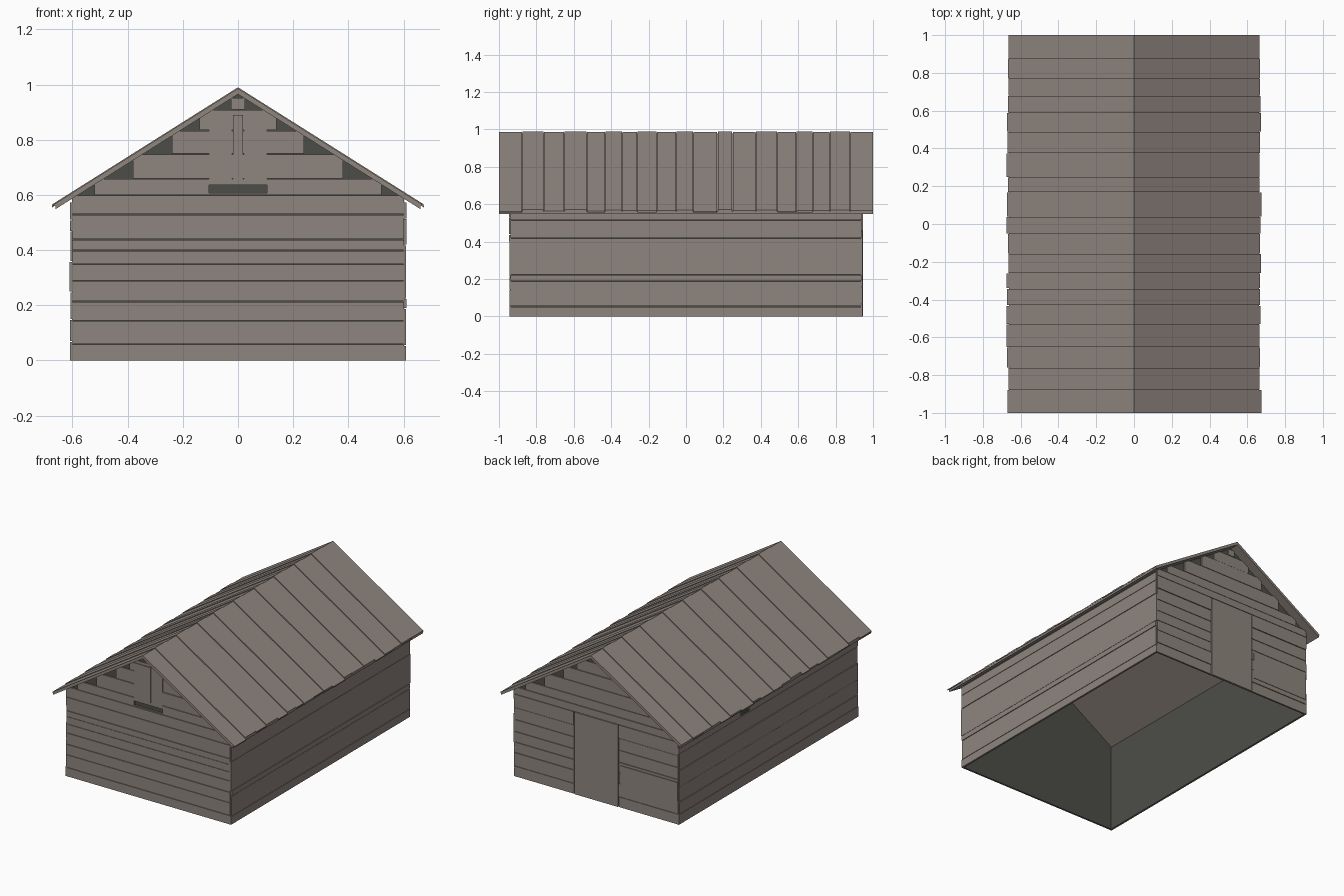
import bpy, bmesh, random

random.seed(4)
cube = bpy.data.objects.get("Cube")
if cube:
    bpy.data.objects.remove(cube)


def material(name, rgb):
    mat = bpy.data.materials.new(name)
    mat.use_nodes = True
    mat.diffuse_color = (*rgb, 1)
    mat.node_tree.nodes["Principled BSDF"].inputs["Base Color"].default_value = (*rgb, 1)
    return mat


WOOD = material("weathered wood", (0.275, 0.238, 0.212))
DARK = material("dark interior", (0.073, 0.076, 0.065))

PITCH = 0.63          # roof slope
HALF_W, HALF_L = 0.6, 0.935
UNDER = 0.965         # ridge height of the roof underside
GAP = 0.003


def roof_z(x):
    return UNDER - PITCH * abs(x)


def roof_x(z):
    return (UNDER - z) / PITCH


def prism(bm, pts, axis, a, b):
    """Extrude a polygon along x (points are y, z) or along y (points are x, z)."""
    def place(p, t):
        return (t, p[0], p[1]) if axis == "x" else (p[0], t, p[1])
    lo = [bm.verts.new(place(p, a)) for p in pts]
    hi = [bm.verts.new(place(p, b)) for p in pts]
    bm.faces.new(lo)
    bm.faces.new(hi)
    for i in range(len(pts)):
        j = (i + 1) % len(pts)
        bm.faces.new((lo[i], lo[j], hi[j], hi[i]))


def finish(name, bm, mat):
    bmesh.ops.recalc_face_normals(bm, faces=bm.faces)
    mesh = bpy.data.meshes.new(name)
    bm.to_mesh(mesh)
    bm.free()
    mesh.materials.append(mat)
    obj = bpy.data.objects.new(name, mesh)
    bpy.context.collection.objects.link(obj)


def rect(a, b, z0, z1):
    return [(a, z0), (b, z0), (b, z1), (a, z1)]


def depth(base=0.009):
    return base + random.uniform(-0.002, 0.002)


# Dark inner walls, open at the bottom
bm = bmesh.new()
eave = roof_z(HALF_W)
gable = [(-HALF_W, 0), (HALF_W, 0), (HALF_W, eave), (0, UNDER), (-HALF_W, eave)]
for s in (-1, 1):
    prism(bm, gable, "y", s * (HALF_L - 0.004), s * HALF_L)
    prism(bm, rect(-HALF_L, HALF_L, 0, eave), "x", s * (HALF_W - 0.004), s * HALF_W)
finish("inner_walls", bm, DARK)


# Horizontal boards of the end walls, with an optional opening (half width, low, high)
def end_wall(name, side, bounds, opening):
    bm = bmesh.new()
    half, low, high = opening
    for z0, z1 in zip([0] + bounds, bounds):
        out = side * (HALF_L + depth())
        ends = HALF_W + 0.002
        top = z1 - GAP
        if z0 < high and z1 > low:
            spans = [(-ends, -half), (half, ends)]
        else:
            spans = [(-ends, ends)]
        for a, b in spans:
            prism(bm, rect(a, b, z0, top), "y", side * HALF_L, out)
        if len(spans) == 2:     # boards left above and below the opening
            for a, b in ((z0, low), (high, top)):
                if b - a > 0.004:
                    prism(bm, rect(-half, half, a, b), "y", side * HALF_L, out)
    finish(name, bm, WOOD)


end_wall("front_wall_boards", -1,
         [0.06, 0.145, 0.215, 0.29, 0.35, 0.40, 0.44, 0.53, 0.6], (0, 9, 9))
end_wall("back_wall_boards", 1,
         [0.07, 0.16, 0.23, 0.3, 0.38, 0.46, 0.55, 0.6], (0.165, 0, 0.55))

# Stepped gable boards, leaving dark corners below the roof
ROWS = [(0.6, 0.66, 0.52), (0.66, 0.75, 0.38), (0.75, 0.835, 0.24),
        (0.835, 0.91, 0.14), (0.91, 0.955, 0.025)]
SLOT = (0.105, 0.606, 0.635)
for name, side in (("front_gable_boards", -1), ("back_gable_boards", 1)):
    bm = bmesh.new()
    for row, (z0, z1, half) in enumerate(ROWS):
        top = z1 - GAP
        out = side * (HALF_L + depth(0.008))
        right = [(half, z0), (half, min(top, roof_z(half)))]
        if roof_x(top) < half:
            right.append((roof_x(top), top))
        if side < 0 and row == 0:      # slot below the hatch
            w, a, b = SLOT
            prism(bm, [(w, z0)] + right + [(w, top)], "y", side * HALF_L, out)
            prism(bm, [(-w, z0)] + [(-x, z) for x, z in right] + [(-w, top)],
                  "y", side * HALF_L, out)
            prism(bm, rect(-w, w, z0, a), "y", side * HALF_L, out)
            prism(bm, rect(-w, w, b, top), "y", side * HALF_L, out)
        else:
            mirrored = [(-x, z) for x, z in reversed(right)]
            prism(bm, right + mirrored, "y", side * HALF_L, out)
    finish(name, bm, WOOD)

# Loft hatch: two leaves and a centre batten
bm = bmesh.new()
for a, b, d in ((-0.105, -0.021, 0.012), (-0.019, 0.019, 0.014), (0.021, 0.105, 0.012)):
    prism(bm, rect(a, b, 0.655, 0.89), "y", -HALF_L, -HALF_L - d)
finish("loft_hatch", bm, WOOD)

# Large back door
bm = bmesh.new()
prism(bm, rect(-0.16, 0.16, 0, 0.546), "y", HALF_L, HALF_L + 0.011)
finish("back_door", bm, WOOD)

# Small panel beside the back door
bm = bmesh.new()
prism(bm, rect(-0.6, -0.18, 0.1, 0.28), "y", HALF_L, HALF_L + 0.012)
finish("back_side_panel", bm, WOOD)

# Long side walls; the right one has a small vent hole
SIDES = {1: ("left_wall_boards", [0.055, 0.19, 0.225, 0.42, 0.515, 0.575]),
         -1: ("right_wall_boards", [0.07, 0.15, 0.25, 0.36, 0.47, 0.51, 0.575])}
for side, (name, bounds) in SIDES.items():
    bm = bmesh.new()
    for z0, z1 in zip([0] + bounds, bounds):
        end = HALF_L + random.uniform(0.002, 0.01)
        spans = [(-end, end)]
        if side < 0 and z0 == 0.47:
            spans = [(-end, 0.2), (0.29, end)]
        for a, b in spans:
            prism(bm, rect(a, b, z0, z1 - GAP), "x",
                  side * HALF_W, side * (HALF_W + depth()))
    finish(name, bm, WOOD)


# Roof: a base layer on each slope with uneven boards laid over it
def slope(side, end, low, high):
    pts = [(0, UNDER + low), (end, roof_z(end) + low),
           (end, roof_z(end) + high), (0, UNDER + high)]
    return [(side * x, z) for x, z in pts]


bm = bmesh.new()
for side in (-1, 1):
    prism(bm, slope(side, 0.662, 0, 0.014), "y", -1, 1)
finish("roof_base", bm, WOOD)

SEAMS = [-1, -0.875, -0.76, -0.65, -0.53, -0.43, -0.34, -0.26, -0.155, -0.05,
         0.04, 0.17, 0.25, 0.375, 0.49, 0.59, 0.68, 0.77, 0.88, 1]
for side, name in ((1, "left_roof_boards"), (-1, "right_roof_boards")):
    bm = bmesh.new()
    for i, (a, b) in enumerate(zip(SEAMS, SEAMS[1:])):
        end = random.uniform(0.663, 0.675)
        high = 0.025 if i % 2 else 0.021
        prism(bm, slope(side, end, 0.014, high), "y",
              a, b if b == 1 else b - GAP)
    finish(name, bm, WOOD)
